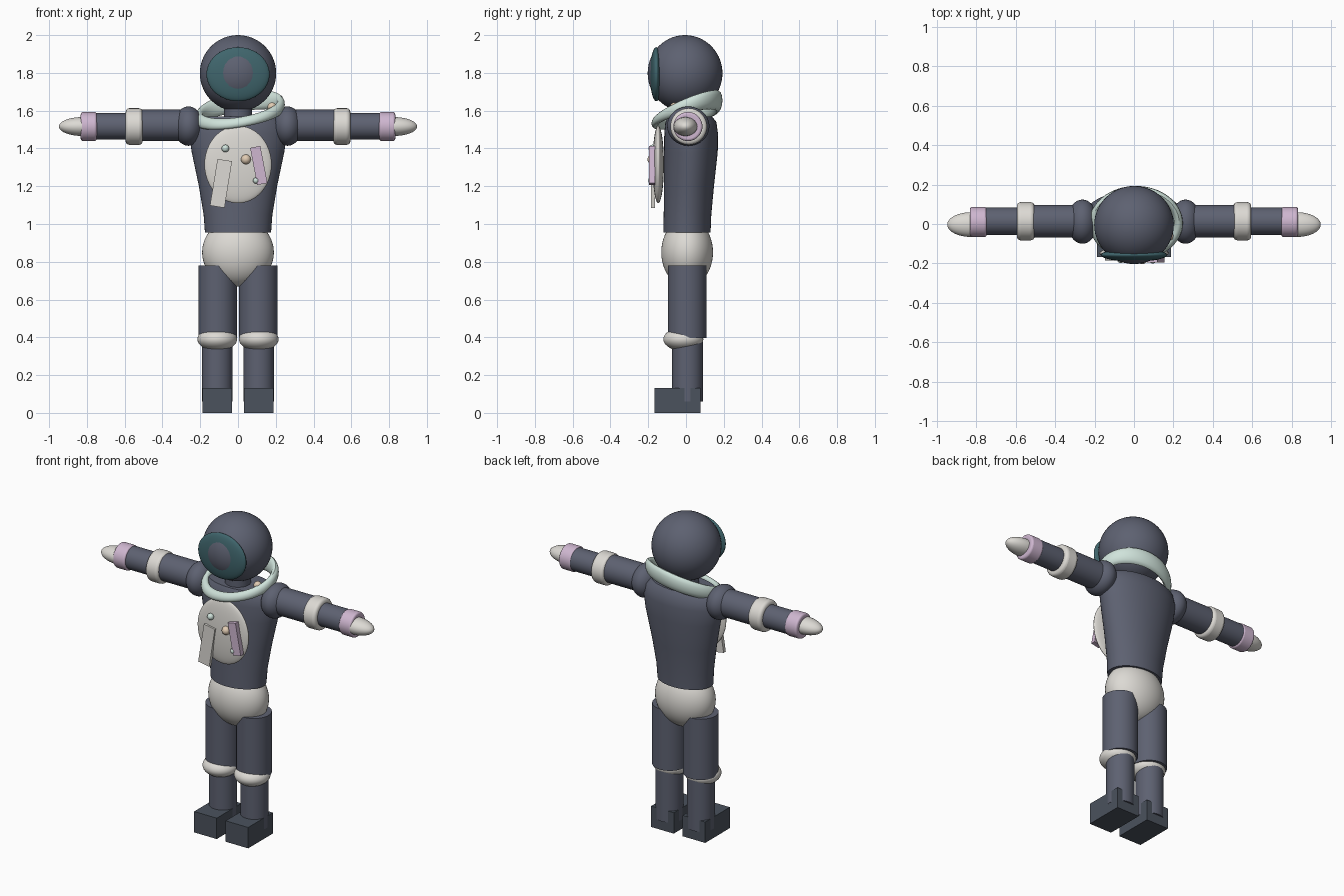
import bpy, bmesh, math
from math import sin, cos, tau

if "Cube" in bpy.data.objects:
    bpy.data.objects.remove(bpy.data.objects["Cube"])


def mat(name, c):
    m = bpy.data.materials.new(name)
    m.diffuse_color = (*c, 1)
    m.use_nodes = True
    m.node_tree.nodes["Principled BSDF"].inputs["Base Color"].default_value = m.diffuse_color
    return m


SUIT = mat("suit_grey", (0.11, 0.12, 0.165))
BOOT = mat("boot_grey", (0.07, 0.085, 0.11))
GLASS = mat("visor_teal", (0.05, 0.13, 0.15))
WHITE = mat("warm_white", (0.72, 0.70, 0.66))
MINT = mat("pale_mint", (0.63, 0.77, 0.71))
PINK = mat("soft_lilac", (0.62, 0.47, 0.63))
PEACH = mat("peach", (0.75, 0.60, 0.45))


def finish(o, name, m):
    o.name = name
    o.data.materials.append(m)
    bpy.ops.object.select_all(action='DESELECT')
    o.select_set(True)
    bpy.context.view_layer.objects.active = o
    bpy.ops.object.shade_smooth_by_angle(angle=math.radians(40))
    return o


def ball(name, loc, radii, m, seg=40):
    bpy.ops.mesh.primitive_uv_sphere_add(segments=seg, ring_count=seg // 2, location=loc)
    o = bpy.context.object
    o.scale = radii
    return finish(o, name, m)


def box(name, loc, size, m, rot=(0, 0, 0)):
    bpy.ops.mesh.primitive_cube_add(size=1, location=loc, rotation=rot)
    o = bpy.context.object
    o.scale = size
    return finish(o, name, m)


def tube(name, loc, r, length, m, along_x=False, bevel=0):
    rot = (0, math.pi / 2, 0) if along_x else (0, 0, 0)
    bpy.ops.mesh.primitive_cylinder_add(vertices=40, radius=r, depth=length, location=loc, rotation=rot)
    o = bpy.context.object
    if bevel:
        b = o.modifiers.new("round", 'BEVEL')
        b.width, b.segments = bevel, 4
    return finish(o, name, m)


def loft(name, rings, m, closed=False):
    # skin equal-length point loops; cap the ends or join them into a loop
    bm = bmesh.new()
    loops = [[bm.verts.new(p) for p in ring] for ring in rings]
    n = len(loops[0])
    pairs = list(zip(loops, loops[1:]))
    if closed:
        pairs.append((loops[-1], loops[0]))
    else:
        bm.faces.new(loops[0])
        bm.faces.new(loops[-1])
    for a, b in pairs:
        for i in range(n):
            j = (i + 1) % n
            bm.faces.new((a[i], a[j], b[j], b[i]))
    bmesh.ops.recalc_face_normals(bm, faces=bm.faces)
    me = bpy.data.meshes.new(name)
    bm.to_mesh(me)
    bm.free()
    o = bpy.data.objects.new(name, me)
    bpy.context.collection.objects.link(o)
    return finish(o, name, m)


# torso: stacked ellipses (z, rx, ry, centre y)
profile = [(0.955, 0.175, 0.125, 0.005), (1.05, 0.182, 0.126, 0.008), (1.2, 0.207, 0.132, 0.016),
           (1.38, 0.245, 0.142, 0.026), (1.48, 0.26, 0.142, 0.027), (1.54, 0.245, 0.135, 0.026),
           (1.57, 0.21, 0.115, 0.022)]
loft("torso", [[(rx * cos(tau * i / 48), cy + ry * sin(tau * i / 48), z) for i in range(48)]
               for z, rx, ry, cy in profile], SUIT)
tube("neck", (0, 0, 1.58), 0.075, 0.1, SUIT)

# tilted collar, deeper toward the back
collar = []
for i in range(64):
    a = tau * i / 64
    h = 0.039 + 0.013 * sin(a)
    ring = []
    for k in range(14):
        t = tau * k / 14
        x = 0.01 + (0.215 + 0.023 * cos(t)) * cos(a)
        y = 0.005 + (0.165 + 0.023 * cos(t)) * sin(a)
        ring.append((x, y, 1.59 + 0.16 * x + 0.33 * y + h * sin(t)))
    collar.append(ring)
loft("collar", collar, MINT, closed=True)
ball("collar_stud", (0.18, -0.06, 1.62), (0.024,) * 3, PEACH, 20)

# helmet
ball("helmet", (0, -0.005, 1.798), (0.202, 0.198, 0.202), SUIT, 56)
ball("visor", (0, -0.157, 1.793), (0.167, 0.034, 0.143), GLASS, 48)

# chest plate with controls
ball("chest_plate", (0, -0.147, 1.315), (0.178, 0.03, 0.205), WHITE, 48)
box("chest_flap", (-0.09, -0.175, 1.215), (0.078, 0.022, 0.25), WHITE, (0, 0.16, 0))
box("chest_tag", (0.11, -0.18, 1.31), (0.055, 0.03, 0.2), PINK, (0, -0.19, 0))
ball("green_button", (-0.067, -0.178, 1.40), (0.02,) * 3, MINT, 20)
ball("peach_button", (0.042, -0.178, 1.342), (0.026,) * 3, PEACH, 20)
ball("small_button", (0.095, -0.185, 1.23), (0.016,) * 3, MINT, 20)

# pelvis
ball("pelvis", (0, 0.006, 0.85), (0.19, 0.137, 0.182), WHITE, 48)

for s, side in ((1, "left"), (-1, "right")):
    # arm
    ball(side + "_shoulder", (0.262 * s, 0.012, 1.518), (0.078, 0.112, 0.104), SUIT)
    tube(side + "_upper_arm", (0.40 * s, 0.014, 1.522), 0.083, 0.28, SUIT, True)
    tube(side + "_forearm", (0.67 * s, 0.014, 1.517), 0.07, 0.28, SUIT, True)
    tube(side + "_elbow_band", (0.55 * s, 0.014, 1.516), 0.097, 0.09, WHITE, True, 0.02)
    tube(side + "_cuff", (0.79 * s, 0.01, 1.516), 0.077, 0.085, PINK, True, 0.012)
    ball(side + "_glove", (0.825 * s, -0.003, 1.516), (0.123, 0.063, 0.05), WHITE)
    # leg
    tube(side + "_thigh", (0.108 * s, 0.006, 0.588), 0.102, 0.384, SUIT)
    ball(side + "_knee", (0.11 * s, -0.014, 0.39), (0.105, 0.106, 0.062), WHITE)
    tube(side + "_shin", (0.11 * s, 0.008, 0.23), 0.081, 0.34, SUIT)
    box(side + "_boot", (0.11 * s, -0.045, 0.066), (0.158, 0.246, 0.132), BOOT)
